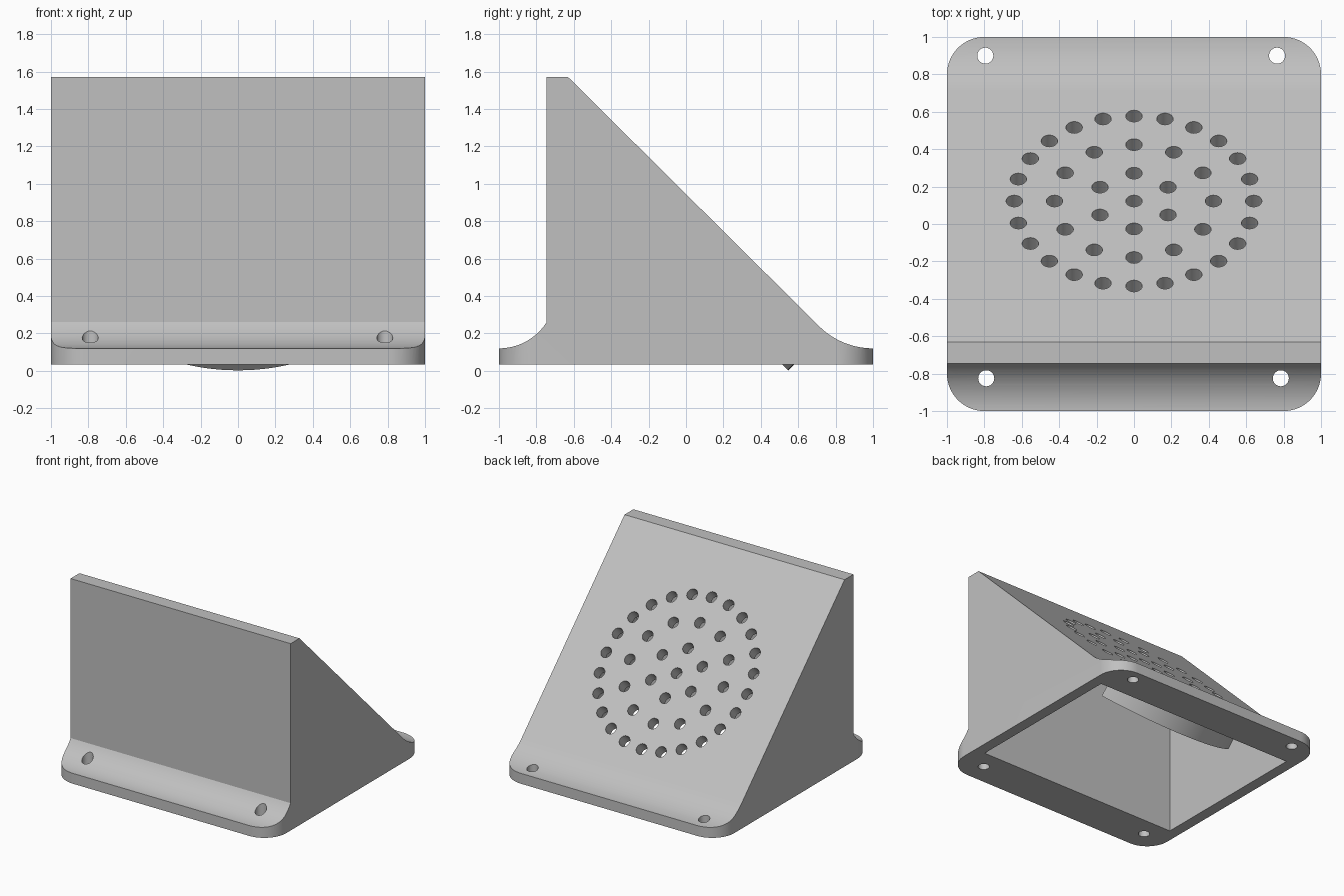
import bpy, bmesh
from math import sin, cos, pi, radians
from mathutils import Matrix, Vector

if "Cube" in bpy.data.objects:
    bpy.data.objects.remove(bpy.data.objects["Cube"])

grey = bpy.data.materials.new("light grey plastic")
grey.use_nodes = True
colour = (0.53, 0.53, 0.53, 1)
grey.diffuse_color = colour
grey.node_tree.nodes["Principled BSDF"].inputs["Base Color"].default_value = colour


def arc(cx, cy, r, a0, a1, n):
    steps = [radians(a0 + (a1 - a0) * i / n) for i in range(n + 1)]
    return [(cx + r * cos(a), cy + r * sin(a)) for a in steps]


def add_prism(bm, points, vec):
    face = bm.faces.new([bm.verts.new(p) for p in points])
    out = bmesh.ops.extrude_face_region(bm, geom=[face])["geom"]
    verts = [g for g in out if isinstance(g, bmesh.types.BMVert)]
    bmesh.ops.translate(bm, verts=verts, vec=vec)


def finish(bm, name):
    bmesh.ops.recalc_face_normals(bm, faces=bm.faces[:])
    mesh = bpy.data.meshes.new(name)
    bm.to_mesh(mesh)
    bm.free()
    mesh.materials.append(grey)
    obj = bpy.data.objects.new(name, mesh)
    bpy.context.collection.objects.link(obj)
    return obj


def prism(name, points, vec):
    bm = bmesh.new()
    add_prism(bm, points, vec)
    return finish(bm, name)


def select(obj):
    bpy.ops.object.select_all(action="DESELECT")
    obj.select_set(True)
    bpy.context.view_layer.objects.active = obj


def boolean(obj, cutter, operation="DIFFERENCE"):
    cutter.hide_render = True
    mod = obj.modifiers.new("cut", "BOOLEAN")
    mod.operation, mod.object, mod.solver = operation, cutter, "EXACT"
    select(obj)
    bpy.ops.object.modifier_apply(modifier=mod.name)
    bpy.data.objects.remove(cutter)


# Wedge housing: side profile with concave feet at front and back
BASE, FOOT = 0.035, 0.12
profile = [(-1, BASE)]
profile += arc(-1, FOOT + 0.302, 0.302, -90, -32.5, 16)
profile += [(-0.745, 1.57), (-0.63, 1.57)]
profile += arc(1, FOOT + 0.41, 0.41, -135, -90, 16)
profile += [(1, BASE)]
housing = prism("housing", [(-1, y, z) for y, z in profile], (2, 0, 0))

# Rounded plan corners
plan = []
for i, (sx, sy) in enumerate([(1, 1), (-1, 1), (-1, -1), (1, -1)]):
    plan += arc(sx * 0.8, sy * 0.8, 0.2, i * 90, i * 90 + 90, 14)
boolean(housing, prism("plan_cutter", [(x, y, -0.2) for x, y in plan], (0, 0, 2)), "INTERSECT")

# Hollow inside, open at the bottom
cavity = [(-0.665, -0.1), (0.70, -0.1), (0.70, 0.11), (-0.665, 1.475)]
boolean(housing, prism("cavity_cutter", [(-0.91, y, z) for y, z in cavity], (1.82, 0, 0)))

# Frame lying on the slope: y runs down the slope, z points out of it
slope = Matrix.Translation((0, 0.12, 0.82)) @ Matrix.Rotation(-pi / 4, 4, "X")

# Sound holes in rings and screw holes in the feet
bm = bmesh.new()
for count, radius in [(1, 0), (6, 0.21), (12, 0.425), (24, 0.64)]:
    for i in range(count):
        a = 2 * pi * i / count
        place = Matrix.Translation((radius * sin(a), radius * cos(a), -0.05))
        bmesh.ops.create_cone(bm, cap_ends=True, segments=24, radius1=0.044,
                              radius2=0.044, depth=0.2, matrix=slope @ place)
for x, y in [(-0.795, 0.9), (0.765, 0.9), (-0.79, -0.825), (0.785, -0.825)]:
    bmesh.ops.create_cone(bm, cap_ends=True, segments=24, radius1=0.043,
                          radius2=0.043, depth=0.8, matrix=Matrix.Translation((x, y, 0.1)))
boolean(housing, finish(bm, "hole_cutter"))

# Curved speaker holders under the slope, lower and upper
holders = []
for name, mid in [("lower_speaker_holder", 90), ("upper_speaker_holder", 270)]:
    outline = arc(0, 0, 0.88, mid - 45, mid + 45, 32) + arc(0, 0, 0.80, mid + 45, mid - 45, 32)
    points = [slope @ Vector((x, y, -0.07)) for x, y in outline]
    holders.append(prism(name, points, slope.to_3x3() @ Vector((0, 0, -0.206))))

for obj in [housing] + holders:
    select(obj)
    bpy.ops.object.shade_smooth_by_angle(angle=radians(25))
